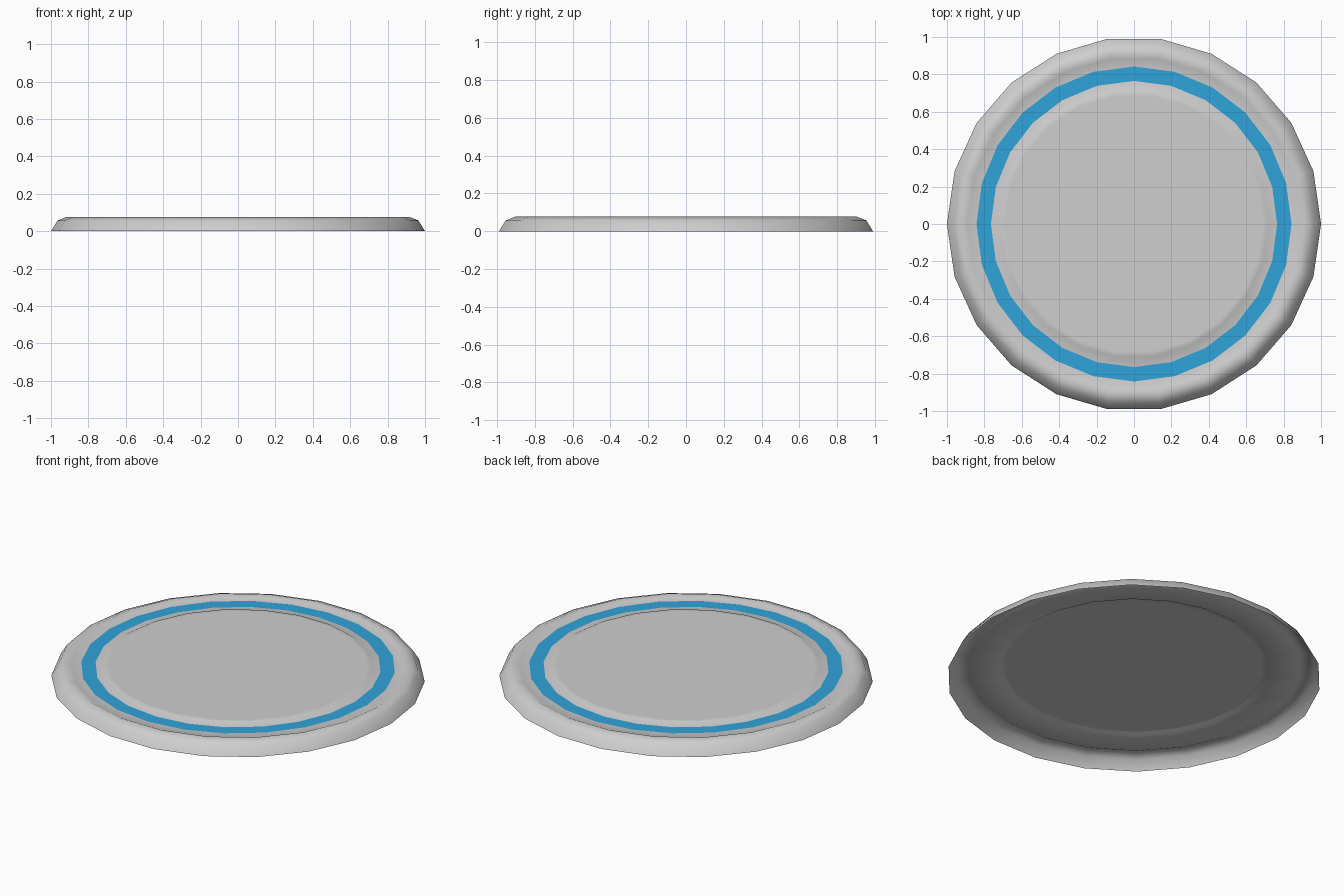
import bpy
import bmesh
from math import cos, sin, tau

cube = bpy.data.objects.get("Cube")
if cube:
    bpy.data.objects.remove(cube, do_unlink=True)


def make_material(name, rgb):
    mat = bpy.data.materials.new(name)
    mat.use_nodes = True
    color = (*rgb, 1.0)
    mat.diffuse_color = color
    mat.node_tree.nodes["Principled BSDF"].inputs["Base Color"].default_value = color
    return mat


def lathe(name, profile, sides, mat, smooth, cap):
    """Spin (radius, height) points, listed from the outside in, around z."""
    bm = bmesh.new()
    rings = []
    for r, z in profile:
        angles = [tau * i / sides for i in range(sides)]
        rings.append([bm.verts.new((r * cos(a), r * sin(a), z)) for a in angles])
    for outer, inner in zip(rings, rings[1:]):
        for i in range(sides):
            j = (i + 1) % sides
            bm.faces.new((outer[i], outer[j], inner[j], inner[i]))
    if cap:
        bm.faces.new(rings[-1])
    for face in bm.faces:
        face.smooth = smooth
    mesh = bpy.data.meshes.new(name)
    bm.to_mesh(mesh)
    bm.free()
    mesh.materials.append(mat)
    obj = bpy.data.objects.new(name, mesh)
    bpy.context.collection.objects.link(obj)
    return obj


grey = make_material("light grey", (0.62, 0.62, 0.62))
blue = make_material("sky blue", (0.03, 0.37, 0.70))

# Thin hollow disc: flared wall, raised lip, shallow channel, raised centre
disc_profile = [
    (1.0, 0.0), (0.965, 0.057), (0.915, 0.077),   # wall and lip
    (0.892, 0.066), (0.735, 0.066),               # channel
    (0.715, 0.077), (0.69, 0.077),                # centre step
]
lathe("disc", disc_profile, 22, grey, True, True)

# Flat coloured band lying in the channel
lathe("stripe_ring", [(0.842, 0.0675), (0.765, 0.0675)], 24, blue, False, False)
